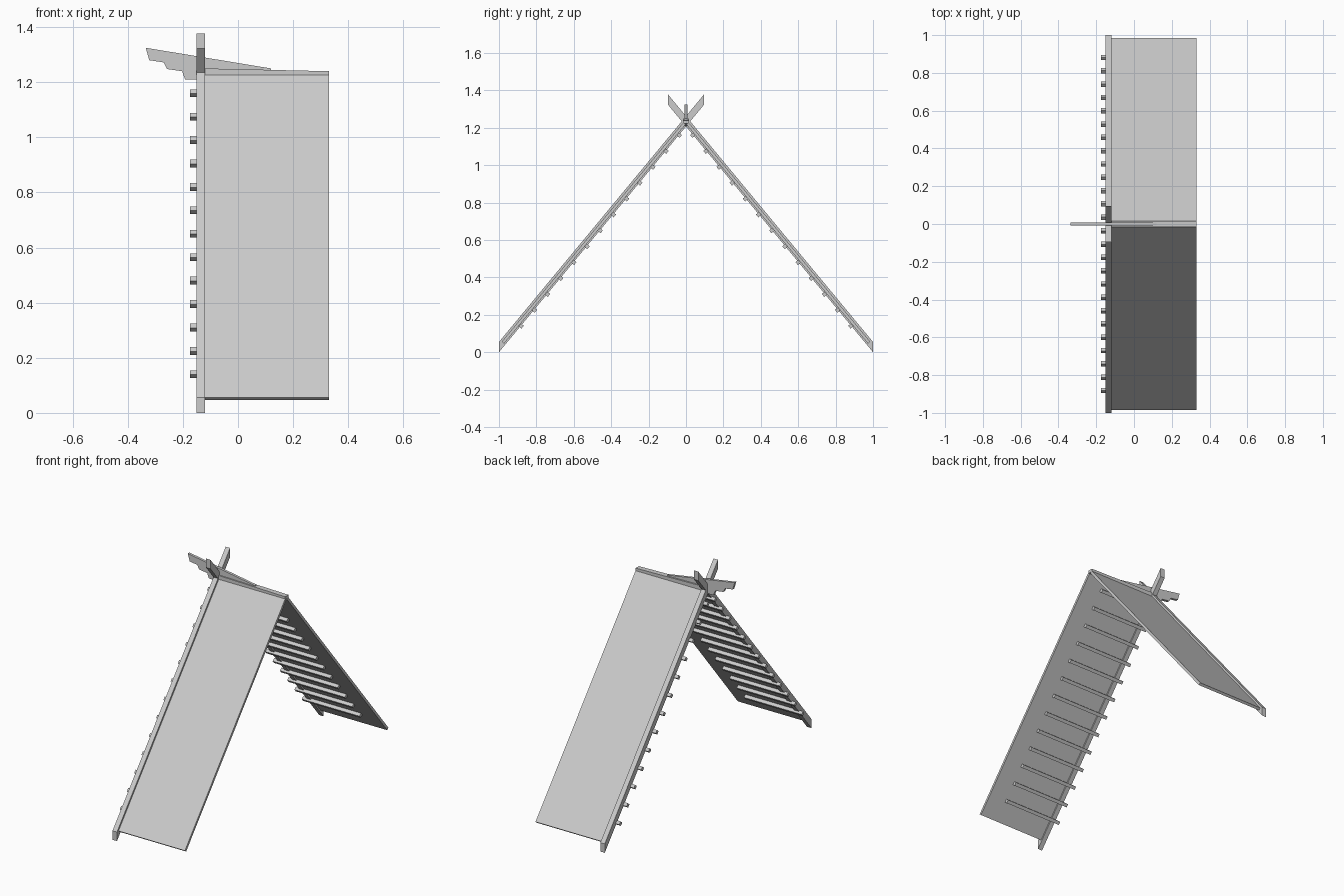
import bpy
from math import atan2, cos, sin
from mathutils import Vector

cube = bpy.data.objects.get("Cube")
if cube:
    bpy.data.objects.remove(cube, do_unlink=True)

grey = bpy.data.materials.new("light_grey")
grey.use_nodes = True
grey.diffuse_color = (0.6, 0.6, 0.6, 1)
grey.node_tree.nodes["Principled BSDF"].inputs["Base Color"].default_value = (0.6, 0.6, 0.6, 1)


def prism(name, near, far):
    """Solid between two matching outlines."""
    n = len(near)
    faces = [tuple(range(n)), tuple(reversed(range(n, 2 * n)))]
    faces += [(i, i + n, (i + 1) % n + n, (i + 1) % n) for i in range(n)]
    mesh = bpy.data.meshes.new(name)
    mesh.from_pydata(near + far, [], faces)
    mesh.materials.append(grey)
    obj = bpy.data.objects.new(name, mesh)
    bpy.context.collection.objects.link(obj)
    bpy.context.view_layer.objects.active = obj
    obj.select_set(True)
    bpy.ops.object.mode_set(mode='EDIT')
    bpy.ops.mesh.select_all(action='SELECT')
    bpy.ops.mesh.normals_make_consistent(inside=False)
    bpy.ops.object.mode_set(mode='OBJECT')
    obj.select_set(False)
    return obj


def along_x(name, outline, x0, x1, side=1):
    """Extrude a (y, z) outline along x, optionally mirrored in y."""
    return prism(name, [(x0, side * y, z) for y, z in outline],
                 [(x1, side * y, z) for y, z in outline])


SLOPE = 1.207
angle = atan2(SLOPE, 1)
up = Vector((cos(angle), sin(angle)))       # up the front slope
inward = Vector((sin(angle), -cos(angle)))  # through the roof

# Crossed gable boards, sloping panels and battens, front and back
for side, label in ((1, "front"), (-1, "back")):
    top_z = SLOPE * 1.095
    along_x(label + "_gable_board",
            [(-1, 0), (0.095, top_z), (0.095, top_z + 0.055), (-1, 0.055)],
            -0.15, -0.12, side)

    low = Vector((-0.985, 0.056))
    high = Vector((-0.015, 0.056 + SLOPE * 0.97))
    depth = inward * 0.0157
    along_x(label + "_roof_panel", [low, high, high + depth, low + depth],
            -0.12, 0.33, side)

    for i in range(13):
        z = 0.14 + 0.085 * i
        c = Vector((z / SLOPE - 0.997, z))
        a, b = up * 0.01, inward * 0.01
        along_x(f"{label}_batten_{i + 1}",
                [c - a - b, c + a - b, c + a + b, c - a + b],
                -0.175, 0.215, side)

# Ridge cap, falling slightly away from the gable
def cap_outline(x, z):
    return [(x, -0.015, 1.222), (x, 0.017, 1.222), (x, 0.017, z), (x, -0.015, z)]

prism("ridge_cap", cap_outline(-0.12, 1.25), cap_outline(0.33, 1.24))

# Stepped ridge horn
horn = [(-0.335, 1.325), (-0.322, 1.28), (-0.27, 1.272), (-0.258, 1.248),
        (-0.203, 1.24), (-0.192, 1.21), (-0.12, 1.21), (0.12, 1.235), (0.12, 1.25)]
prism("ridge_horn", [(x, -0.008, z) for x, z in horn],
      [(x, 0.008, z) for x, z in horn])
